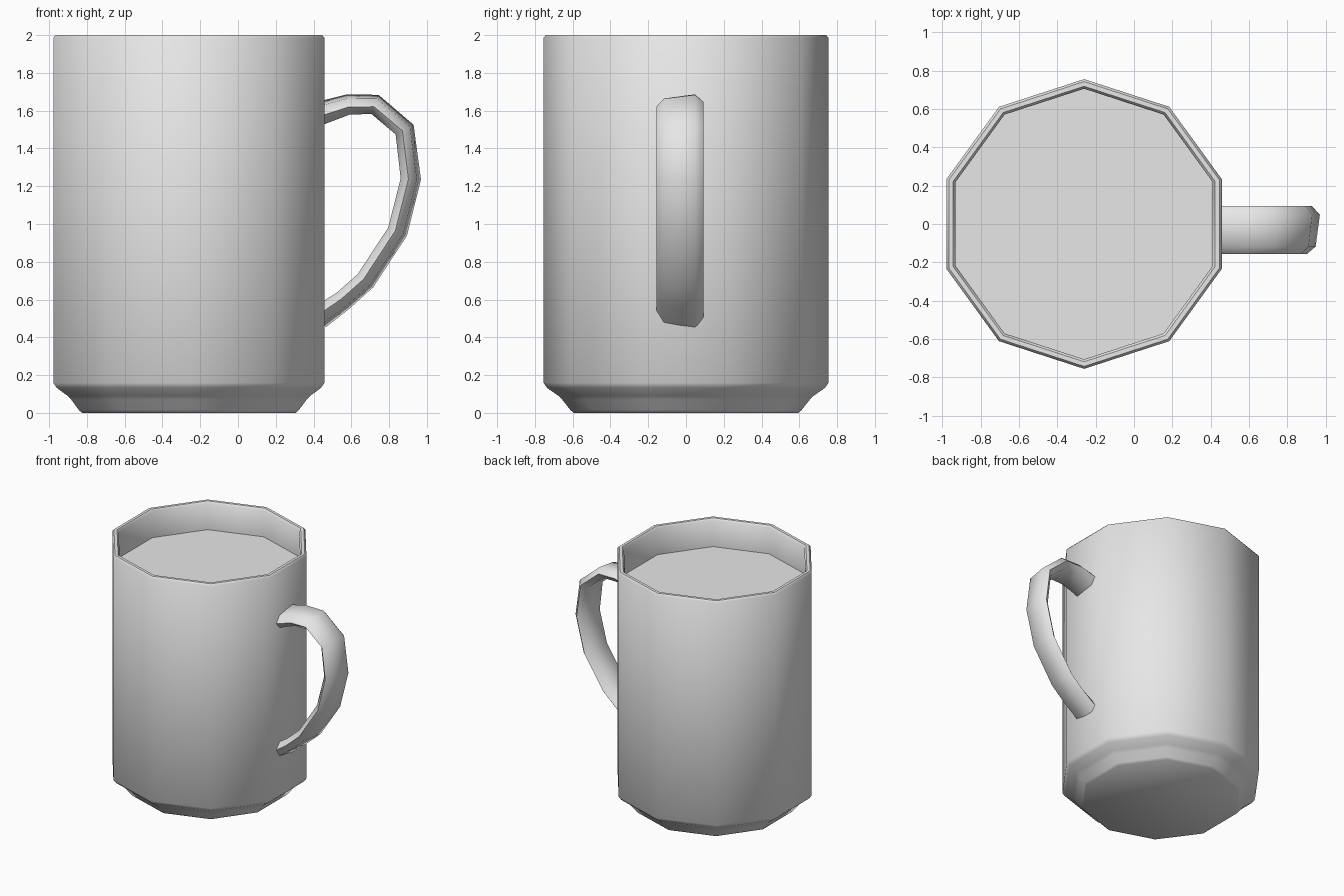
import bpy
import bmesh
from math import pi, cos, sin
from mathutils import Vector

cube = bpy.data.objects.get("Cube")
if cube:
    bpy.data.objects.remove(cube, do_unlink=True)

SIDES = 10
CUP_X = -0.26

grey = bpy.data.materials.new("light grey")
grey.use_nodes = True
COLOR = (0.8, 0.8, 0.8, 1)
grey.diffuse_color = COLOR
grey.node_tree.nodes["Principled BSDF"].inputs["Base Color"].default_value = COLOR


def skin(name, rings, angle):
    """Join rings of points into a closed, capped and smoothed object."""
    bm = bmesh.new()
    loops = [[bm.verts.new(p) for p in ring] for ring in rings]
    n = len(loops[0])
    for a, b in zip(loops, loops[1:]):
        for i in range(n):
            j = (i + 1) % n
            bm.faces.new((a[i], a[j], b[j], b[i]))
    bm.faces.new(loops[0])
    bm.faces.new(loops[-1])
    bmesh.ops.recalc_face_normals(bm, faces=bm.faces)
    mesh = bpy.data.meshes.new(name)
    bm.to_mesh(mesh)
    bm.free()
    mesh.materials.append(grey)
    obj = bpy.data.objects.new(name, mesh)
    bpy.context.collection.objects.link(obj)
    bpy.ops.object.select_all(action="DESELECT")
    obj.select_set(True)
    bpy.context.view_layer.objects.active = obj
    bpy.ops.object.shade_smooth_by_angle(angle=angle)
    return obj


def ring(radius, z):
    turns = [pi / 2 + 2 * pi * i / SIDES for i in range(SIDES)]
    return [(CUP_X + radius * cos(t), radius * sin(t), z) for t in turns]


# Cup: foot, wall, rounded rim and raised inner floor, as (radius, height)
profile = [
    (0.595, 0), (0.612, 0.015), (0.655, 0.07), (0.675, 0.09), (0.735, 0.132),
    (0.755, 0.16), (0.755, 1.985), (0.742, 2), (0.718, 2), (0.705, 1.985),
    (0.705, 1.77),
]
skin("mug_body", [ring(r, z) for r, z in profile], pi / 4)

# Handle: slanted six-sided section swept along a path in x and z
section = [(0.08, 0.05), (-0.085, 0.03), (-0.125, -0.012)]
section += [(-y, -out) for y, out in section]
path = [Vector(p) for p in (
    (0.43, 1.585), (0.585, 1.633), (0.725, 1.633), (0.882, 1.5),
    (0.915, 1.238), (0.845, 0.96), (0.675, 0.7), (0.555, 0.593), (0.43, 0.505),
)]
rings = []
for i, p in enumerate(path):
    before = (p - path[max(i - 1, 0)]).normalized()
    after = (path[min(i + 1, len(path) - 1)] - p).normalized()
    tangent = (before + after).normalized()
    normal = Vector((-tangent.y, tangent.x))
    thick = 1.25 if i in (0, len(path) - 1) else 1.08
    rings.append([
        (p.x + normal.x * out * thick, y - 0.032, p.y + normal.y * out * thick)
        for y, out in section
    ])
skin("handle", rings, pi / 3)
